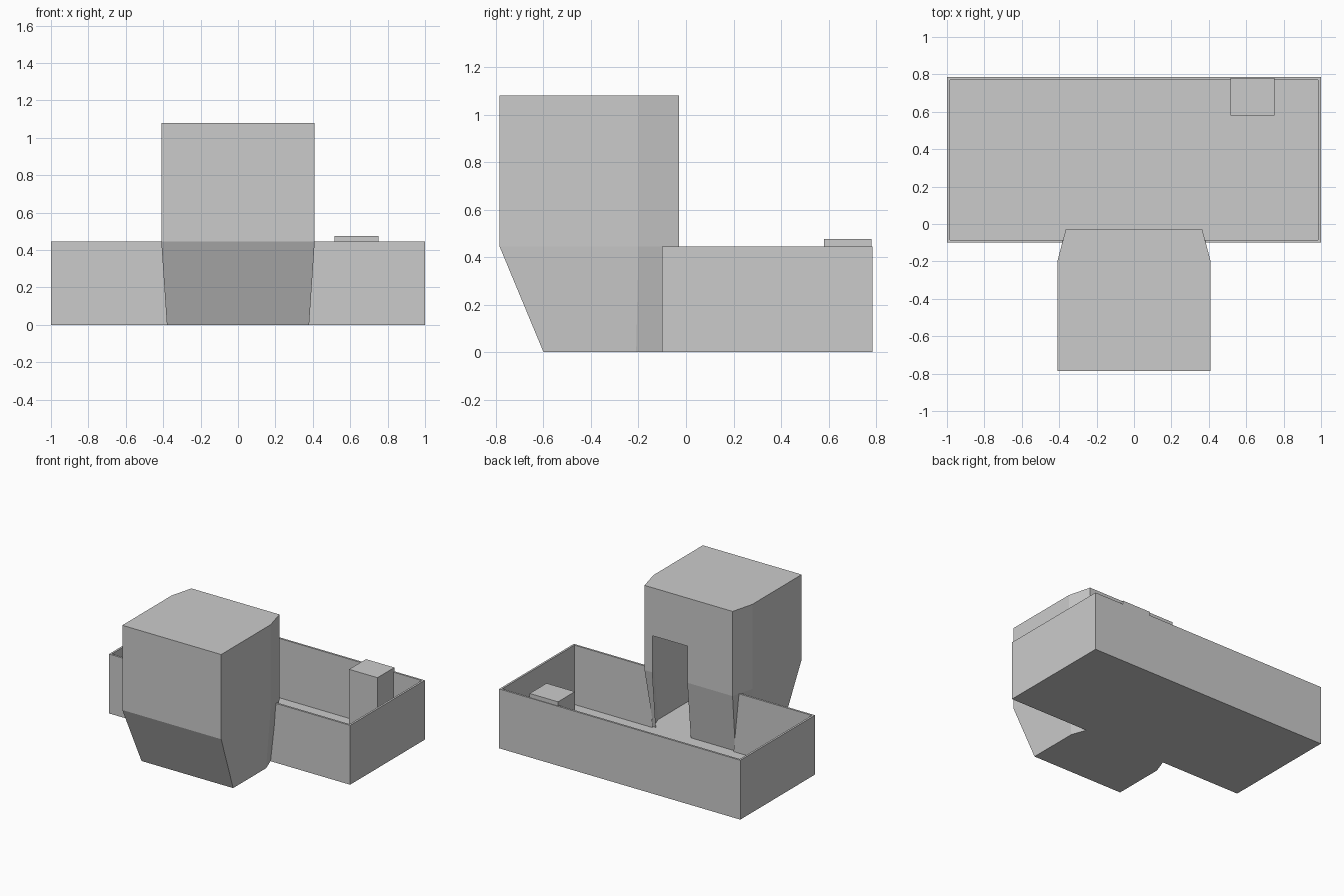
import bpy

old = bpy.data.objects.get("Cube")
if old:
    bpy.data.objects.remove(old, do_unlink=True)

# Single plain grey
grey = bpy.data.materials.new("plain_grey")
grey.use_nodes = True
COLOUR = (0.6, 0.6, 0.6, 1)
grey.diffuse_color = COLOUR
grey.node_tree.nodes["Principled BSDF"].inputs["Base Color"].default_value = COLOUR


def add_mesh(name, verts, faces):
    mesh = bpy.data.meshes.new(name)
    mesh.from_pydata(verts, [], faces)
    mesh.materials.append(grey)
    mesh.update()
    obj = bpy.data.objects.new(name, mesh)
    bpy.context.collection.objects.link(obj)
    return obj


WALL_TOP = 0.445
FRONT, BACK = -0.10, 0.785


# Hollow tower: one ring of points per level, running anticlockwise
def ring(z, side, back_x, front_y, mid_y, back_y, door):
    plan = [(side, front_y), (side, mid_y), (back_x, back_y), (door[1], back_y),
            (door[0], back_y), (-back_x, back_y), (-side, mid_y), (-side, front_y)]
    return [(x, y, z) for x, y in plan]


upper = dict(side=0.41, back_x=0.365, front_y=-0.785, mid_y=-0.2, back_y=-0.03,
             door=(0.01, 0.30))
rings = [ring(0, 0.38, 0.34, -0.60, -0.21, FRONT, (0.03, 0.32))]
rings += [ring(z, **upper) for z in (WALL_TOP, 0.72, 1.08)]
n = len(rings[0])
DOOR_COLUMN, DOOR_ROWS = 3, 2
faces = [tuple(reversed(range(n))), tuple(range(3 * n, 4 * n))]
for row in range(len(rings) - 1):
    for i in range(n):
        if i == DOOR_COLUMN and row < DOOR_ROWS:
            continue  # doorway into the yard
        j = (i + 1) % n
        a = row * n
        faces.append((a + i, a + j, a + n + j, a + n + i))
add_mesh("tower", [p for r in rings for p in r], faces)

# Yard walls: open run around the yard, ending at the tower flanks
T = 0.015


def wall_line(inset, z, end):
    x, f, b = 1 - inset, FRONT + inset, BACK - inset
    plan = [(end, f), (x, f), (x, b), (-x, b), (-x, f), (-end, f)]
    return [(px, py, z) for px, py in plan]


lines = [wall_line(0, 0, 0.34), wall_line(0, WALL_TOP, 0.385),
         wall_line(T, WALL_TOP, 0.38), wall_line(T, 0, 0.335)]
m = len(lines[0])
faces = []
for k in range(3):
    for i in range(m - 1):
        a, b = k * m + i, (k + 1) * m + i
        faces.append((a, a + 1, b + 1, b))
add_mesh("yard_walls", [p for line in lines for p in line], faces)

# Yard floor
add_mesh("yard_floor",
         [(-1, FRONT, 0), (1, FRONT, 0), (1, BACK, 0), (-1, BACK, 0)],
         [(3, 2, 1, 0)])

# Small shed in the back corner
bpy.ops.mesh.primitive_cube_add(size=1, location=(0.633, 0.68, 0.2395))
shed = bpy.context.object
shed.name = "corner_shed"
shed.scale = (0.235, 0.2, 0.473)
shed.data.materials.append(grey)
